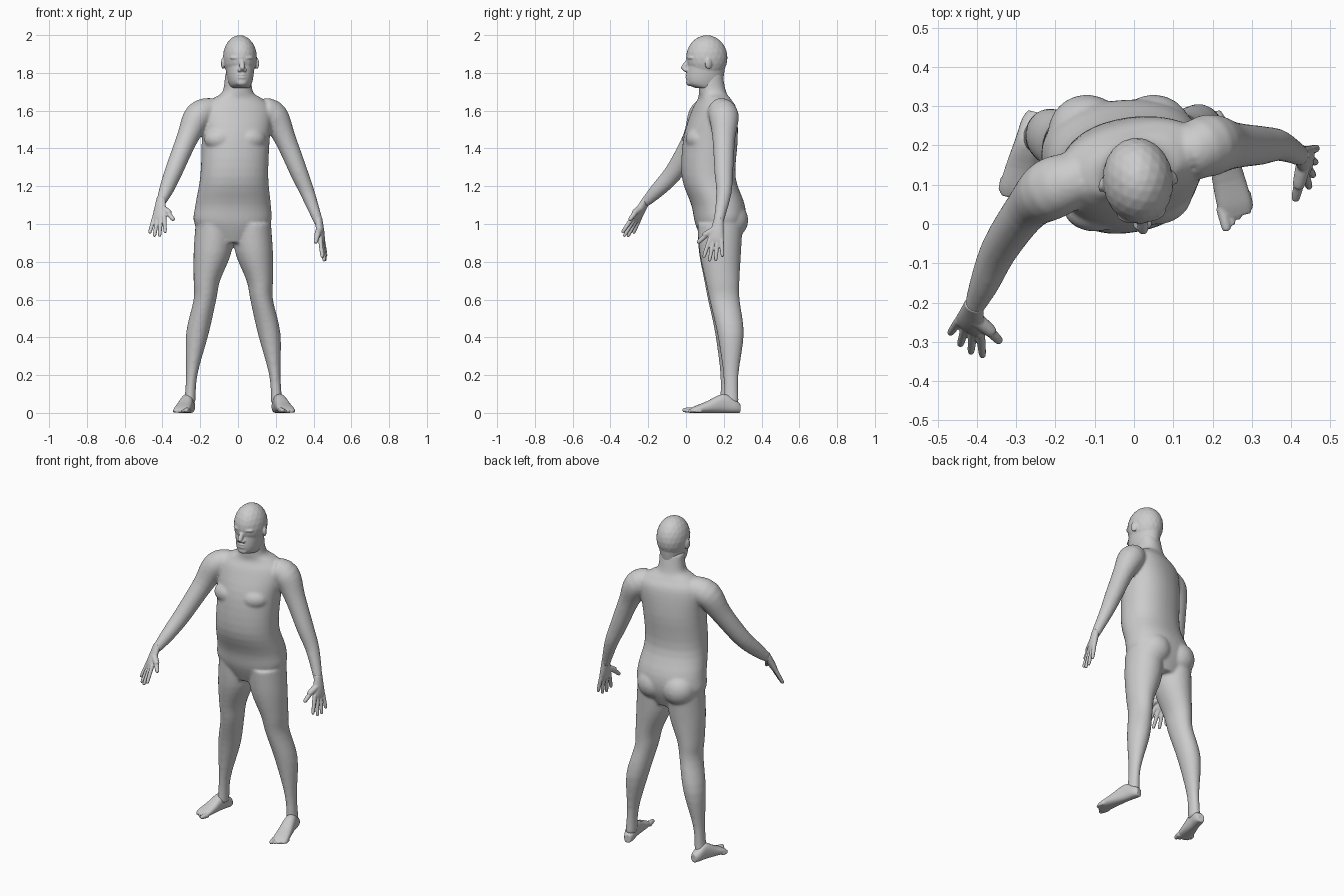
import bpy, bmesh, math
from mathutils import Vector, Matrix

cube = bpy.data.objects.get("Cube")
if cube:
    bpy.data.objects.remove(cube, do_unlink=True)

shade = (0.6, 0.6, 0.6, 1)
grey = bpy.data.materials.new("plain_grey")
grey.use_nodes = True
grey.diffuse_color = shade
grey.node_tree.nodes["Principled BSDF"].inputs["Base Color"].default_value = shade

UP = Vector((0, 0, 1))
ACROSS = Vector((1, 0, 0))


def smooth_rows(rows, steps=4):
    """Curve-interpolate between section rows."""
    rows = [Vector(row) for row in rows]
    last = len(rows) - 1
    result = []
    for i in range(last):
        start, end = rows[i], rows[i + 1]
        leave = (end - rows[max(i - 1, 0)]) / 2
        arrive = (rows[min(i + 2, last)] - start) / 2
        for step in range(steps):
            t = step / steps
            u = 1 - t
            result.append(start * (u * u * (1 + 2 * t)) + leave * (t * u * u)
                          + end * (t * t * (3 - 2 * t)) - arrive * (t * t * u))
    return result + [rows[last]]


def loft(bm, rows, side=ACROSS, axis=None, power=2.0, sides=28):
    """Skin oval sections: x, y, z, half width, half depth, optional twist."""
    rows = smooth_rows(rows)
    centres = [Vector(row[:3]) for row in rows]
    last = len(rows) - 1
    rings = []
    for i, row in enumerate(rows):
        along = axis or (centres[min(i + 1, last)] - centres[max(i - 1, 0)]).normalized()
        wide = (side - along * side.dot(along)).normalized()
        if len(row) > 5:
            wide = Matrix.Rotation(math.radians(row[5]), 3, along) @ wide
        deep = along.cross(wide)
        ring = []
        for k in range(sides):
            angle = math.tau * k / sides
            c, s = (math.copysign(abs(value) ** (2 / power), value)
                    for value in (math.cos(angle), math.sin(angle)))
            ring.append(bm.verts.new(centres[i] + wide * c * row[3] + deep * s * row[4]))
        rings.append(ring)
    for lower, upper in zip(rings, rings[1:]):
        for k in range(sides):
            after = (k + 1) % sides
            bm.faces.new((lower[k], lower[after], upper[after], upper[k]))
    bm.faces.new(rings[0][::-1])
    bm.faces.new(rings[-1])


def blob(bm, centre, radii, yaw=0):
    matrix = (Matrix.Translation(centre) @ Matrix.Rotation(math.radians(yaw), 4, 'Z')
              @ Matrix.Diagonal((*radii, 1)))
    bmesh.ops.create_icosphere(bm, subdivisions=3, radius=1, matrix=matrix)


def finish(name, bm, voxel, passes):
    """Fuse the overlapping volumes into one soft skin."""
    bmesh.ops.recalc_face_normals(bm, faces=bm.faces)
    mesh = bpy.data.meshes.new(name)
    bm.to_mesh(mesh)
    bm.free()
    mesh.materials.append(grey)
    obj = bpy.data.objects.new(name, mesh)
    bpy.context.scene.collection.objects.link(obj)
    fuse = obj.modifiers.new("fuse", 'REMESH')
    fuse.mode = 'VOXEL'
    fuse.voxel_size = voxel
    fuse.use_smooth_shade = True
    soften = obj.modifiers.new("soften", 'SMOOTH')
    soften.factor = 0.5
    soften.iterations = passes


# Torso and neck: leans and twists steadily with height
body = bmesh.new()
torso_profile = [
    (.18, .9, .1, .09), (.18, 1, .2, .13), (.17, 1.1, .2, .14),
    (.12, 1.25, .18, .14), (.13, 1.45, .18, .14), (.15, 1.6, .19, .11),
    (.15, 1.66, .14, .08), (.14, 1.7, .08, .07), (.13, 1.8, .07, .06)]
loft(body, [(.04 * z - .07, y, z, wide, deep, 18 * z - 14)
            for y, z, wide, deep in torso_profile], axis=UP, power=2.25, sides=40)

# Chest and seat muscles
blob(body, (-.1, .04, 1.45), (.08, .06, .06))
blob(body, (.07, .06, 1.45), (.08, .06, .06), 20)
for x in (-.12, .05):
    blob(body, (x, .23, 1.02), (.1, .1, .1))

# Arms: one reaches forward, one hangs back; both share a taper
arm_radii = (.07, .08, .06, .05, .04, .025)
right_path = [(-.13, .12, 1.6), (-.21, .09, 1.57), (-.27, .04, 1.45),
              (-.34, -.06, 1.28), (-.38, -.15, 1.18), (-.41, -.22, 1.11)]
left_path = [(.13, .17, 1.6), (.19, .2, 1.57), (.25, .2, 1.45),
             (.32, .2, 1.28), (.37, .2, 1.16), (.43, .17, 1)]
for path in (right_path, left_path):
    loft(body, [(*point, radius * .95, radius) for point, radius in zip(path, arm_radii)])

# Legs: mirrored about the hips, the left calf set slightly back
leg_profile = [
    (.1, .18, 1, .1, .12), (.11, .18, .85, .1, .11), (.14, .19, .7, .07, .09),
    (.15, .2, .6, .06, .08), (.19, .23, .42, .06, .07),
    (.22, .23, .2, .03, .04), (.23, .23, .05, .03, .04)]
for s in (-1, 1):
    loft(body, [(s * out - .025, y + s * .01 * (1 - z), z, wide, deep)
                for out, y, z, wide, deep in leg_profile], axis=UP)
finish("body", body, .008, 8)

# Head, built facing forward and then turned a little
head = bmesh.new()
blob(head, (0, 0, 1.88), (.09, .11, .12))
loft(head, [(0, 0, 1.72, .05, .06), (0, -.01, 1.74, .06, .09),
            (0, -.01, 1.78, .07, .1), (0, 0, 1.86, .08, .1)], axis=UP, sides=40)
nose = [(0, -.09, 1.88, .01, .01), (0, -.12, 1.83, .014, .018), (0, -.11, 1.81, .01, .01)]
loft(head, nose, axis=UP)
for z in (1.775, 1.79):
    blob(head, (0, -.1, z), (.025, .014, .007))           # lips
blob(head, (0, -.09, 1.75), (.03, .02, .02))              # chin
for s in (-1, 1):
    blob(head, (s * .014, -.11, 1.815), (.01, .015, .01))         # nostril
    blob(head, (s * .034, -.09, 1.88), (.03, .015, .01), s * 18)  # brow
    blob(head, (s * .033, -.085, 1.86), (.014, .014, .01))        # eye
    blob(head, (s * .09, 0, 1.85), (.01, .02, .03), s * 20)       # ear
head.transform(Matrix.Translation((.01, .11, 0)) @ Matrix.Rotation(math.radians(6), 4, 'Z'))
finish("head", head, .004, 3)


def digit(bm, start, end, radius, side):
    """A rounded, tapering finger or toe."""
    loft(bm, [(*start, radius, radius), (*start.lerp(end, .85), radius * .8, radius * .8),
              (*end, radius * .4, radius * .4)], side=side, sides=12)


def hand(name, wrist, tip, thumb_tip, side):
    """Palm, four fanned fingers and a thumb; side points to the thumb."""
    bm = bmesh.new()
    wrist, tip, thumb_tip, side = map(Vector, (wrist, tip, thumb_tip, side))
    reach = tip - wrist
    forward = reach.normalized()
    across = (side - forward * side.dot(forward)).normalized()
    palm = ((-.15, .025, .02), (.2, .036, .02), (.4, .042, .016), (.5, .036, .01))
    loft(bm, [(*(wrist + reach * t), wide, deep) for t, wide, deep in palm], side=across)
    for k, length in enumerate((.92, 1, .97, .84)):
        offset = across * (.032 - .021 * k)
        digit(bm, wrist + reach * .4 + offset, wrist + reach * length + offset * 1.6,
              .012, across)
    thumb_root = wrist + reach * .15 + across * .01
    thumb_joint = (thumb_root + thumb_tip) / 2 + across * .012
    digit(bm, thumb_root, thumb_joint + across * .005, .02, forward)
    digit(bm, thumb_root.lerp(thumb_joint, .7), thumb_tip, .014, forward)
    finish(name, bm, .0035, 2)


hand("right_hand", right_path[-1], (-.43, -.32, .93), (-.34, -.3, 1.02), (.8, -.4, .3))
hand("left_hand", left_path[-1], (.46, .14, .8), (.41, .06, .9), (-.2, -.9, .1))


def foot(name, heel, toe, inner):
    """Instep and sole with five toes; inner is the big toe's direction."""
    bm = bmesh.new()
    heel, toe = Vector(heel), Vector(toe)
    reach = toe - heel
    forward = reach.normalized()
    across = UP.cross(forward) * inner
    instep = ((0, .02, .025), (.1, .03, .035), (.3, .034, .05),
              (.6, .042, .03), (.8, .044, .018), (.9, .036, .01))
    loft(bm, [(*(heel + reach * t + UP * high), wide, high) for t, wide, high in instep],
         side=across, axis=forward, power=2.4)
    for k in range(5):
        radius = .015 if k == 0 else .01
        lift = UP * radius + across * (.034 - .018 * k)
        digit(bm, heel + reach * (.8 - .02 * k) + lift,
              heel + reach * (1 - .035 * k) + lift, radius, across)
    finish(name, bm, .004, 2)


foot("right_foot", (-.25, .285, 0), (-.31, .04, 0), 1)
foot("left_foot", (.2, .285, 0), (.27, -.01, 0), -1)
